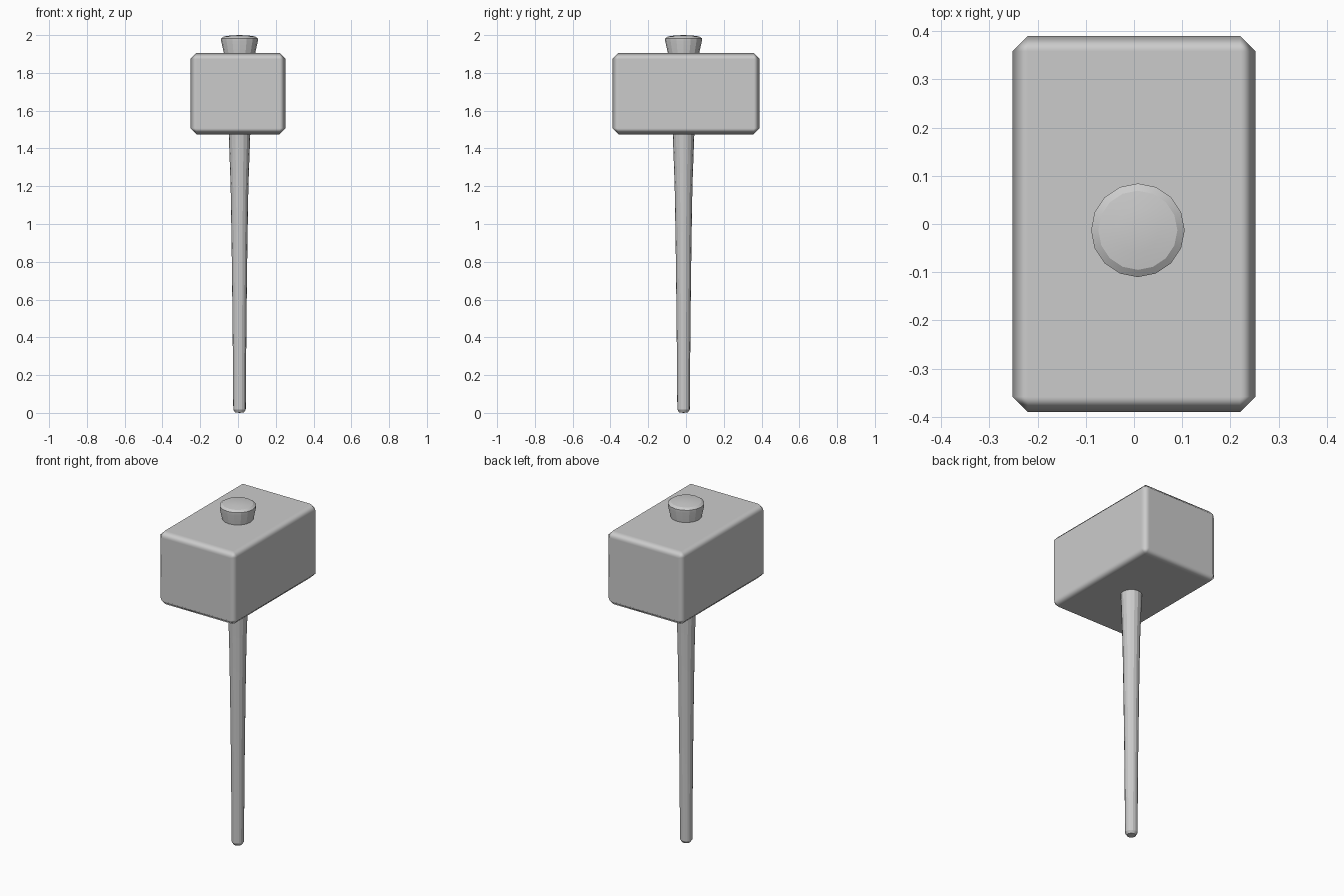
import bpy, bmesh, math

if "Cube" in bpy.data.objects:
    bpy.data.objects.remove(bpy.data.objects["Cube"])

CX, CY = 0.008, -0.013  # shaft axis


def lathe(name, profile, sides):
    """Revolve (radius, z) points about the shaft axis; zero radius closes an end."""
    bm = bmesh.new()
    rings = []
    for r, z in profile:
        if r == 0:
            rings.append([bm.verts.new((CX, CY, z))])
        else:
            rings.append([bm.verts.new((CX + r * math.cos(2 * math.pi * i / sides),
                                        CY + r * math.sin(2 * math.pi * i / sides), z))
                          for i in range(sides)])
    for a, b in zip(rings, rings[1:]):
        for i in range(sides):
            j = (i + 1) % sides
            quad = [a[i % len(a)], a[j % len(a)], b[j % len(b)], b[i % len(b)]]
            bm.faces.new(list(dict.fromkeys(quad)))
    bmesh.ops.recalc_face_normals(bm, faces=bm.faces)
    mesh = bpy.data.meshes.new(name)
    bm.to_mesh(mesh)
    bm.free()
    obj = bpy.data.objects.new(name, mesh)
    bpy.context.collection.objects.link(obj)
    return obj


def smooth(obj, angle):
    bpy.ops.object.select_all(action='DESELECT')
    obj.select_set(True)
    bpy.context.view_layer.objects.active = obj
    bpy.ops.object.shade_smooth_by_angle(angle=math.radians(angle))


# Block head with softened chamfers
bpy.ops.mesh.primitive_cube_add(size=1, location=(0, 0, 1.69))
head = bpy.context.object
head.name = "hammer_head"
head.scale = (0.504, 0.78, 0.43)
bpy.ops.object.transform_apply(location=False, rotation=False, scale=True)
for p in head.data.polygons:
    p.use_smooth = True
bev = head.modifiers.new("chamfer", 'BEVEL')
bev.width = 0.032
bev.segments = 1
bev.harden_normals = True

# Tapered handle running through the head, ending in a flared domed knob
handle = lathe("handle", [
    (0, 0.0), (0.024, 0.003), (0.033, 0.018), (0.037, 0.5), (0.042, 0.9),
    (0.047, 1.2), (0.057, 1.475), (0.083, 1.905), (0.097, 1.968),
    (0.097, 1.983), (0.082, 1.993), (0.045, 1.998), (0, 2.0)], 16)
smooth(handle, 20)
